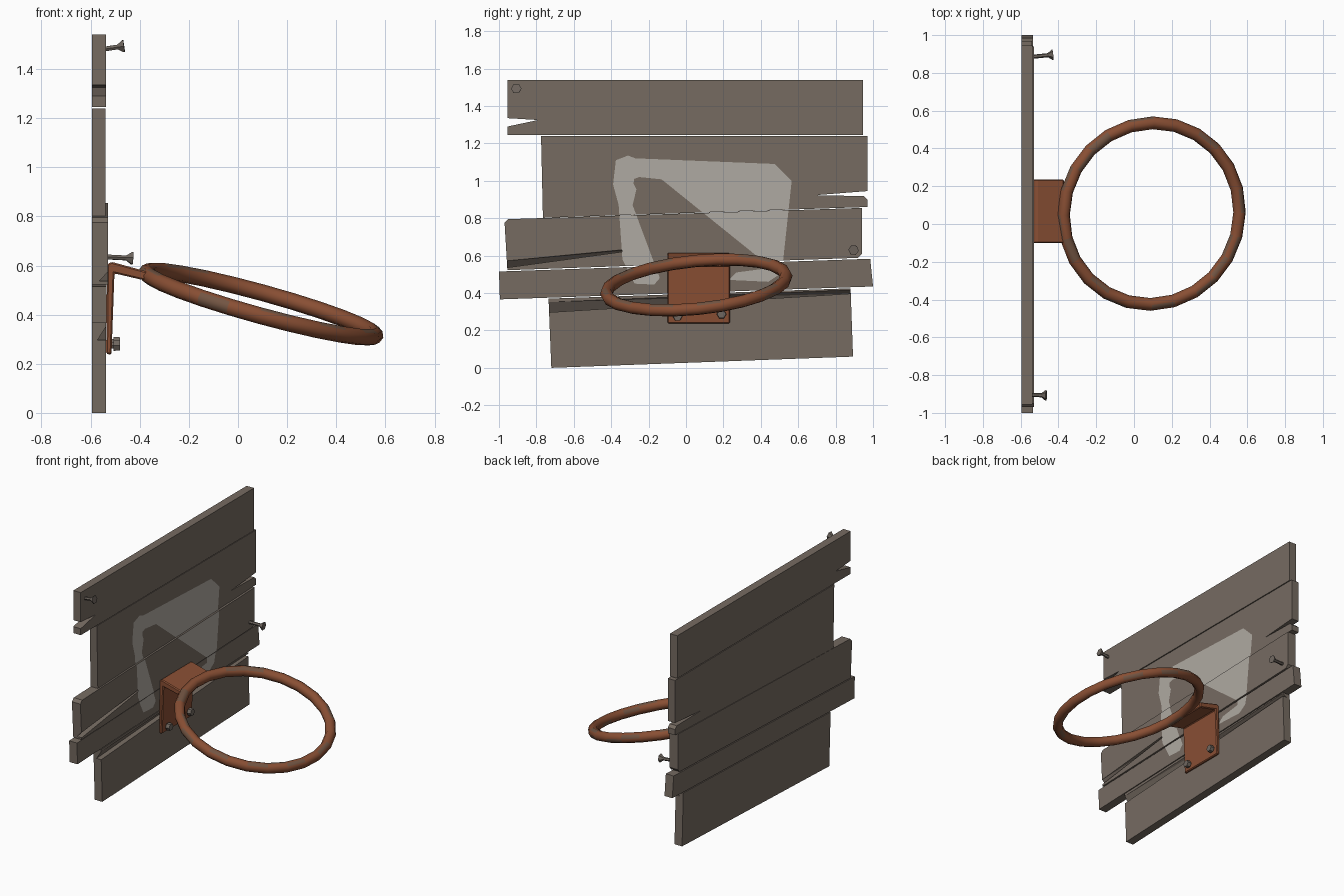
import bpy, bmesh, random
from mathutils import Vector, Matrix
from math import cos, sin, tau

random.seed(4)
if "Cube" in bpy.data.objects:
    bpy.data.objects.remove(bpy.data.objects["Cube"])


def material(name, rgb):
    m = bpy.data.materials.new(name)
    m.use_nodes = True
    m.diffuse_color = (*rgb, 1)
    m.node_tree.nodes["Principled BSDF"].inputs["Base Color"].default_value = (*rgb, 1)
    return m


WOOD = material("weathered_wood", (0.18, 0.147, 0.121))
PAINT = material("faded_white_paint", (0.43, 0.40, 0.36))
RUST = material("rusty_orange", (0.25, 0.078, 0.034))
WORN = material("worn_rust", (0.17, 0.09, 0.055))
STEEL = material("dull_steel", (0.16, 0.135, 0.115))


def finish(name, bm, *mats):
    bmesh.ops.recalc_face_normals(bm, faces=bm.faces)
    mesh = bpy.data.meshes.new(name)
    bm.to_mesh(mesh)
    bm.free()
    for m in mats:
        mesh.materials.append(m)
    obj = bpy.data.objects.new(name, mesh)
    bpy.context.collection.objects.link(obj)
    return obj


def prism(name, points, offset, mat):
    """Extrude a closed outline of 3D points along an offset."""
    bm = bmesh.new()
    face = bm.faces.new([bm.verts.new(p) for p in points])
    moved = bmesh.ops.extrude_face_region(bm, geom=[face], use_keep_orig=True)["geom"]
    bmesh.ops.translate(bm, vec=offset, verts=[v for v in moved if isinstance(v, bmesh.types.BMVert)])
    return finish(name, bm, mat)


def chip(plank, front, top, bottom):
    """Cut a splintered wedge, deepest along its bottom edge."""
    bm = bmesh.new()
    for edge, depths in ((top, (front, -0.5)), (bottom, (front - 0.035, -0.5))):
        for y, z in edge:
            for x in depths:
                bm.verts.new((x, y, z))
    bmesh.ops.convex_hull(bm, input=bm.verts)
    cutter = finish(plank.name + "_chip_cutter", bm, WOOD)
    cutter.hide_render = True
    cutter.hide_set(True)
    cutter.display_type = 'WIRE'
    mod = plank.modifiers.new("chip", 'BOOLEAN')
    mod.operation = 'DIFFERENCE'
    mod.solver = 'EXACT'
    mod.object = cutter


# Backboard planks: front depth and (y, z) outline
BACK = -0.595
PLANKS = [
    ("plank_top", -0.538, [(-0.955, 1.54), (0.945, 1.54), (0.945, 1.245), (-0.955, 1.245),
                           (-0.955, 1.29), (-0.79, 1.325), (-0.955, 1.335)]),
    ("plank_upper", -0.54, [(-0.775, 1.24), (0.97, 1.24), (0.97, 0.945), (0.69, 0.923), (0.95, 0.918),
                            (0.97, 0.9), (0.97, 0.86), (-0.765, 0.802)]),
    ("plank_middle", -0.53, [(-0.95, 0.795), (0.94, 0.855), (0.94, 0.61), (0.92, 0.588),
                             (-0.955, 0.522), (-0.97, 0.775)]),
    ("plank_lower", -0.535, [(-1, 0.515), (0.985, 0.583), (1, 0.435), (-0.995, 0.366)]),
    ("plank_bottom", -0.537, [(-0.735, 0.37), (0.88, 0.425), (0.893, 0.06), (-0.72, 0)]),
]
# Painted target frame with drips
FRAME = [(-0.39, 0.98), (-0.375, 1.11), (-0.31, 1.135), (-0.27, 1.12), (0.475, 1.09), (0.565, 1.0),
         (0.53, 0.77), (0.52, 0.58), (0.5, 0.5), (0.44, 0.46), (0.23, 0.47), (0.27, 0.51),
         (0.42, 0.53), (0.44, 0.59), (0.435, 0.77), (0.44, 0.93), (0.39, 0.955), (0.3, 0.95),
         (0.135, 0.985), (0.1, 0.97), (0.085, 0.935), (0.06, 0.94), (0.04, 0.99), (-0.25, 1.02),
         (-0.29, 1.005), (-0.265, 0.955), (-0.29, 0.85), (-0.25, 0.62), (-0.25, 0.49), (-0.14, 0.48),
         (-0.17, 0.445), (-0.275, 0.45), (-0.34, 0.58), (-0.31, 0.65), (-0.36, 0.87)]

boards = {}
for name, front, outline in PLANKS:
    boards[name] = prism(name, [(BACK, y, z) for y, z in outline], (front - BACK, 0, 0), WOOD)
    # Paint trimmed to this plank's top and bottom edges
    bm = bmesh.new()
    bm.faces.new([bm.verts.new((front + 0.002, y, z)) for y, z in FRAME])
    bmesh.ops.triangulate(bm, faces=bm.faces)
    low = {"plank_top": 1.245, "plank_upper": 0.828, "plank_middle": 0.556,
           "plank_lower": 0.4, "plank_bottom": 0}[name]
    high = {"plank_top": 1.54, "plank_upper": 1.24, "plank_middle": 0.825,
            "plank_lower": 0.549, "plank_bottom": 0.39}[name]
    for level, side in ((low, -1), (high, 1)):
        slope = 0 if level > 1 or level == 0 else 0.034
        bmesh.ops.bisect_plane(bm, geom=bm.verts[:] + bm.edges[:] + bm.faces[:],
                               plane_co=(0, 0, level), plane_no=(0, -slope * side, side),
                               clear_outer=True)
    if bm.faces:
        for f in bm.faces:
            f.normal_update()
        if bm.faces[:][0].normal.x < 0:
            bmesh.ops.reverse_faces(bm, faces=bm.faces)
        mesh = bpy.data.meshes.new(name + "_paint")
        bm.to_mesh(mesh)
        mesh.materials.append(PAINT)
        bpy.context.collection.objects.link(bpy.data.objects.new(name + "_paint", mesh))
    bm.free()

# Splintered edges
chip(boards["plank_middle"], -0.53, [(-1, 0.568), (-0.27, 0.638)], [(-1, 0.53), (-0.27, 0.63)])
chip(boards["plank_bottom"], -0.537, [(-0.76, 0.35), (0.9, 0.418)], [(-0.76, 0.295), (0.9, 0.398)])

# Hoop: tilted ring with scattered worn facets
bm = bmesh.new()
SEGS, SIDES, R, r = 24, 8, 0.483, 0.034
rings = []
for i in range(SEGS):
    a = tau * i / SEGS
    rings.append([bm.verts.new(((R + r * cos(tau * j / SIDES)) * cos(a),
                                (R + r * cos(tau * j / SIDES)) * sin(a),
                                r * sin(tau * j / SIDES))) for j in range(SIDES)])
for i in range(SEGS):
    a, b = rings[i], rings[(i + 1) % SEGS]
    for j in range(SIDES):
        k = (j + 1) % SIDES
        f = bm.faces.new((a[j], b[j], b[k], a[k]))
        f.material_index = int(random.random() < 0.12)
tilt = Vector((0, 0, 1)).rotation_difference(Vector((0.276, -0.1, 1))).to_matrix().to_4x4()
bm.transform(Matrix.Translation((0.093, 0.055, 0.443)) @ tilt)
hoop = finish("hoop", bm, RUST, WORN)
bpy.context.view_layer.objects.active = hoop
hoop.select_set(True)
bpy.ops.object.shade_smooth_by_angle(angle=0.9)
hoop.select_set(False)

# Bent bracket holding the hoop
profile = [(-0.537, 0.24), (-0.515, 0.237), (-0.503, 0.568), (-0.37, 0.537),
           (-0.37, 0.575), (-0.515, 0.615), (-0.533, 0.605)]
bracket = prism("bracket", [(x, -0.1, z) for x, z in profile], (0, 0.335, 0), RUST)
bevel = bracket.modifiers.new("soft_edges", 'BEVEL')
bevel.width = 0.006
bevel.segments = 1


def fastener(name, base, direction, parts):
    """Stack cone sections (sides, start radius, end radius, length) along a direction."""
    bm = bmesh.new()
    z = 0
    for sides, r1, r2, length in parts:
        bmesh.ops.create_cone(bm, cap_ends=True, segments=sides, radius1=r1, radius2=r2, depth=length,
                              matrix=Matrix.Translation((0, 0, z + length / 2)))
        z += length
    turn = Vector((0, 0, 1)).rotation_difference(Vector(direction)).to_matrix().to_4x4()
    bm.transform(Matrix.Translation(base) @ turn)
    return finish(name, bm, STEEL)


# Loose nails and bracket bolts
NAIL = [(6, 0.011, 0.011, 0.05), (6, 0.011, 0.028, 0.022), (6, 0.028, 0.028, 0.005)]
LONG_NAIL = [(6, 0.011, 0.011, 0.085)] + NAIL[1:]
fastener("nail_top", (-0.54, -0.905, 1.482), (1, -0.03, 0.15), NAIL)
fastener("nail_middle", (-0.54, 0.885, 0.635), (1, 0.1, -0.05), LONG_NAIL)
for side, y, z in (("right", -0.045, 0.275), ("left", 0.19, 0.287)):
    fastener("bracket_bolt_" + side, (-0.525, y, z), (1, 0, 0),
             [(6, 0.016, 0.016, 0.018), (6, 0.026, 0.024, 0.026)])
